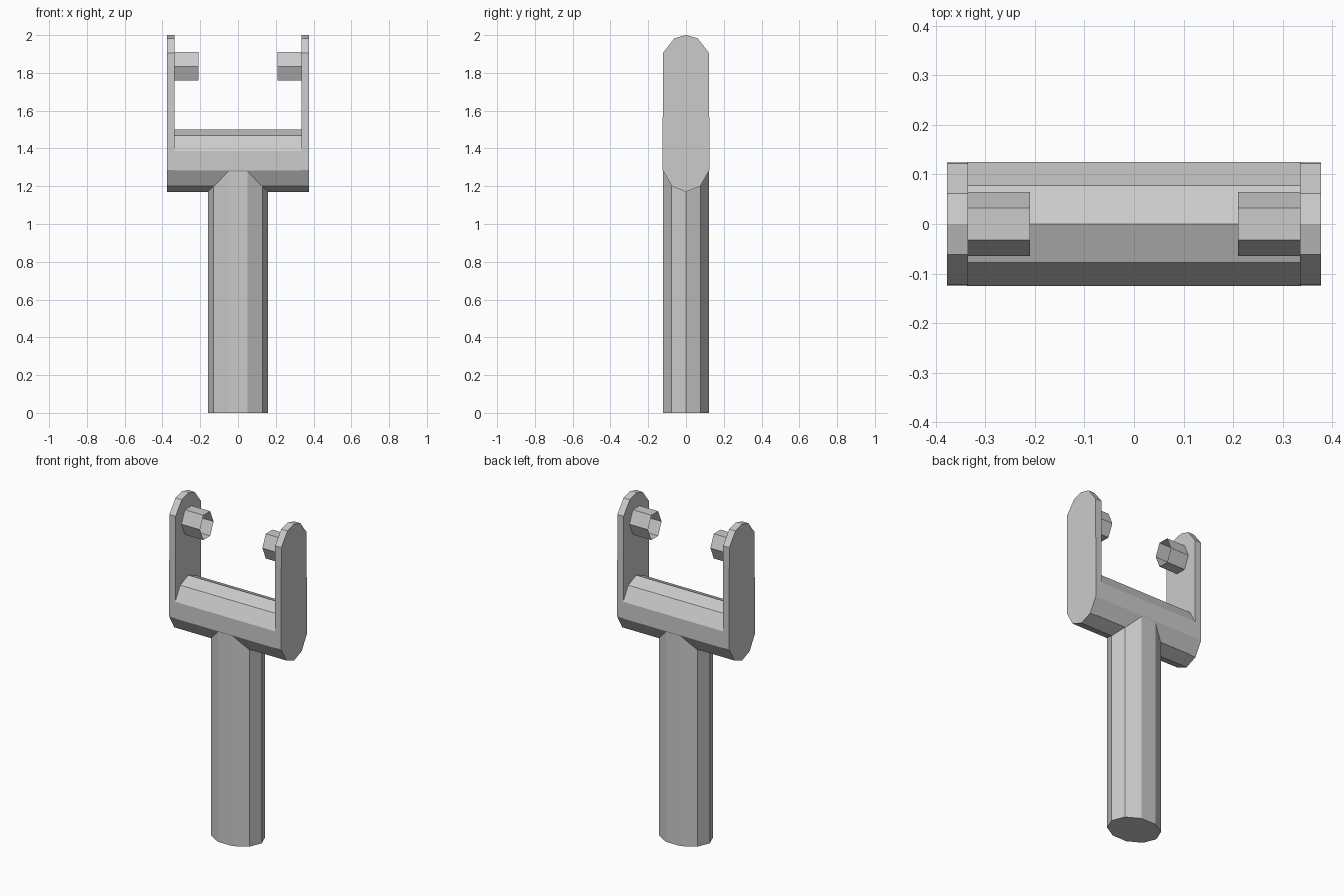
import bpy
from math import sin, cos, pi

if "Cube" in bpy.data.objects:
    bpy.data.objects.remove(bpy.data.objects["Cube"])

SIDES = 10


def make(name, verts, faces):
    mesh = bpy.data.meshes.new(name)
    mesh.from_pydata(verts, [], faces)
    obj = bpy.data.objects.new(name, mesh)
    bpy.context.collection.objects.link(obj)
    return obj


def loft(name, start, end, cap_start=False, cap_end=False):
    """Join two matching rings of points with flat side faces."""
    n = len(start)
    faces = [(i, (i + 1) % n, n + (i + 1) % n, n + i) for i in range(n)]
    if cap_start:
        faces.append(tuple(reversed(range(n))))
    if cap_end:
        faces.append(tuple(range(n, 2 * n)))
    return make(name, start + end, faces)


def extrude_x(name, profile, x0, x1, caps):
    """Extrude a (y, z) profile along x."""
    return loft(name, [(x0, y, z) for y, z in profile],
                [(x1, y, z) for y, z in profile], caps, caps)


def ellipse(ry, rz, cz, n, offset=0.0):
    return [(ry * sin(2 * pi * i / n + offset), cz - rz * cos(2 * pi * i / n + offset))
            for i in range(n)]


# Crossbar between the two fork plates
extrude_x("crossbar", ellipse(0.132, 0.165, 1.335, SIDES), -0.337, 0.337, False)

# Stem, its top cut to a saddle that meets the crossbar
angles = [2 * pi * i / SIDES for i in range(SIDES)]
foot = [(0.16 * cos(a), 0.129 * sin(a), 0.0) for a in angles]
saddle = [(x, y, 1.34 - 0.165 * abs(cos(a))) for a, (x, y, _) in zip(angles, foot)]
loft("stem", foot, saddle, cap_start=True)

# Right half of the plate outline, bottom to top, then mirrored
half = [(0.075, 1.20), (0.124, 1.285), (0.122, 1.905), (0.062, 1.983)]
outline = [(0, 1.17)] + half + [(0, 2.0)] + [(-y, z) for y, z in reversed(half)]
for side, s in (("left", -1), ("right", 1)):
    inner, outer = sorted((s * 0.335, s * 0.377))
    extrude_x(side + "_fork_plate", outline, inner, outer, True)
    # Hollow six-sided peg pointing inward
    a, b = sorted((s * 0.21, s * 0.336))
    extrude_x(side + "_peg", ellipse(0.065, 0.087, 1.835, 6, pi / 6), a, b, False)
